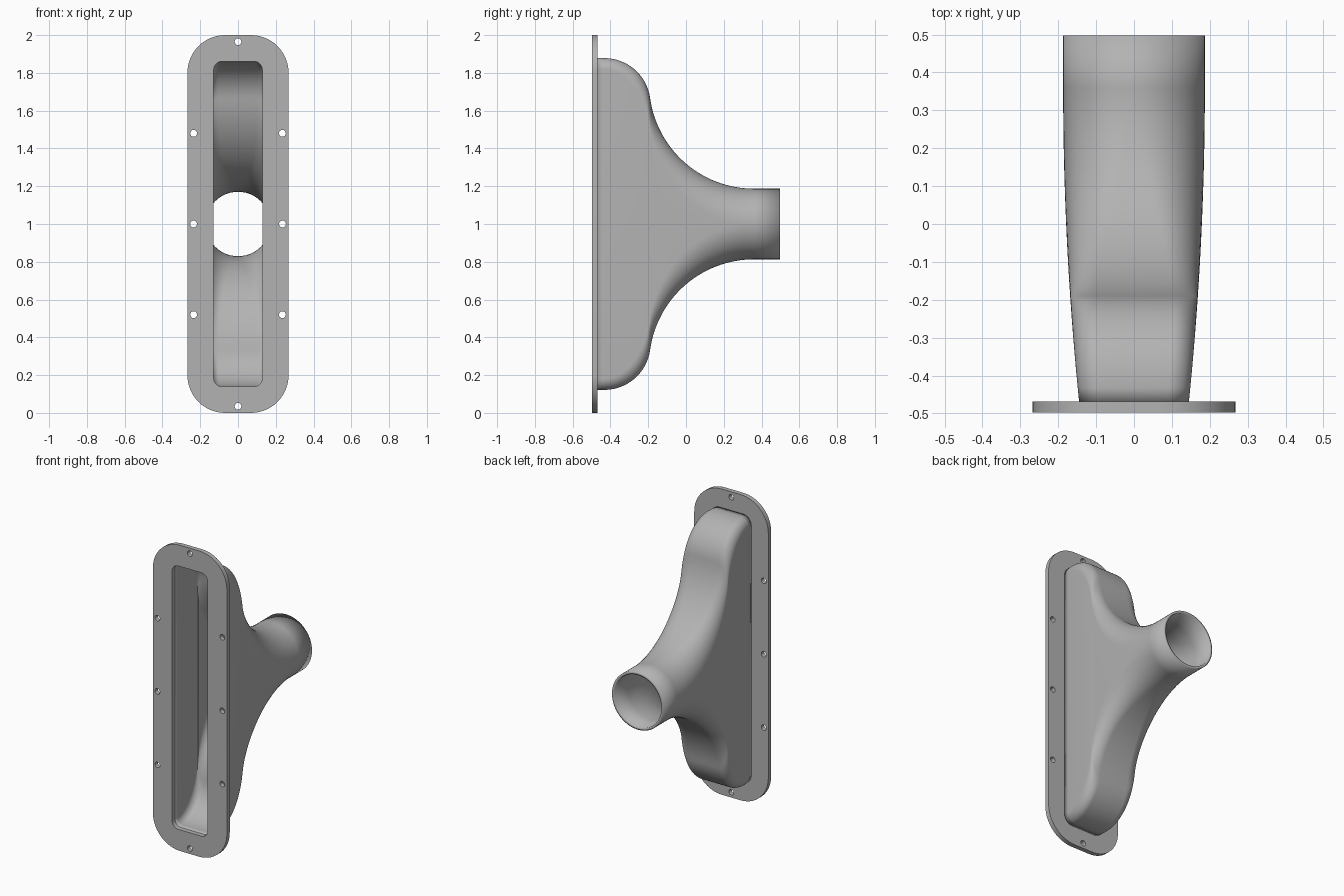
import bpy, bmesh
from math import sin, cos, pi, acos

cube = bpy.data.objects.get("Cube")
if cube:
    bpy.data.objects.remove(cube)

MID = 1.0      # height of the centre line
WALL = 0.0165  # sheet thickness
FRONT, SEAT, BACK = -0.498, -0.468, 0.498

grey = bpy.data.materials.new("plain_grey")
grey.use_nodes = True
colour = (0.45, 0.45, 0.45, 1)
grey.diffuse_color = colour
grey.node_tree.nodes["Principled BSDF"].inputs["Base Color"].default_value = colour


def rounded_rect(a, h, rx, rz, steps=14):
    """Outline with half width a, half height h and elliptical corners."""
    pts = []
    for q, (sx, sz) in enumerate([(1, 1), (-1, 1), (-1, -1), (1, -1)]):
        for i in range(steps + 1):
            t = (q + i / steps) * pi / 2
            pts.append((sx * (a - rx) + rx * cos(t), sz * (h - rz) + rz * sin(t)))
    return pts


def smooth(obj):
    bpy.ops.object.select_all(action="DESELECT")
    obj.select_set(True)
    bpy.context.view_layer.objects.active = obj
    bpy.ops.object.shade_smooth_by_angle(angle=0.6)


# Flange plate: filled outline with the slot and eight bolt holes
curve = bpy.data.curves.new("flange", "CURVE")
curve.dimensions = "2D"
curve.fill_mode = "BOTH"
curve.extrude = (SEAT - FRONT) / 2


def add_loop(points, cx=0, cz=0):
    spline = curve.splines.new("POLY")
    spline.points.add(len(points) - 1)
    for p, (x, z) in zip(spline.points, points):
        p.co = (x + cx, z + cz, 0, 1)
    spline.use_cyclic_u = True


add_loop(rounded_rect(0.268, 1.0, 0.2, 0.2))
add_loop(rounded_rect(0.145 - WALL, 0.878 - WALL, 0.046, 0.046))
hole = [(0.018 * cos(i * pi / 12), 0.018 * sin(i * pi / 12)) for i in range(24)]
for side in (-1, 1):
    add_loop(hole, 0, side * 0.965)
    for z in (-0.48, 0, 0.48):
        add_loop(hole, side * 0.235, z)

flange = bpy.data.objects.new("flange", curve)
bpy.context.collection.objects.link(flange)
flange.location = (0, (FRONT + SEAT) / 2, MID)
flange.rotation_euler = (pi / 2, 0, 0)
bpy.ops.object.select_all(action="DESELECT")
flange.select_set(True)
bpy.context.view_layer.objects.active = flange
bpy.ops.object.convert(target="MESH")
flange = bpy.context.view_layer.objects.active
flange.data.materials.clear()
flange.data.materials.append(grey)
smooth(flange)

# Duct side profile: shoulder arc, then flare arc into the round pipe
turn = acos(0.135)
stations = [(SEAT - 0.002, 0.878, 0)]
for i in range(25):
    t = turn * i / 24
    stations.append((-0.432 + 0.244 * sin(t), 0.634 + 0.244 * cos(t), t))
for i in range(1, 41):
    t = turn * (1 - i / 40)
    stations.append((0.36 - 0.555 * sin(t), 0.742 - 0.555 * cos(t), t))
stations.append((BACK, 0.187, 0))

# Duct: loft from a rounded slot to a circle
bm = bmesh.new()
rings = []
for y, h, t in stations:
    u = max(0, (0.36 - y) / 0.828)
    a = 0.187 - 0.042 * u * u
    k = min(1, max(0, (y + 0.3) / 0.66))
    rx = 0.06 + (a - 0.06) * k * k * (3 - 2 * k)
    rx = min(rx, a - 0.0005)
    rz = min(rx * (1 + 1.5 * sin(t) ** 2), h - 0.0005)
    rings.append([bm.verts.new((x, y, MID + z)) for x, z in rounded_rect(a, h, rx, rz)])
for r0, r1 in zip(rings, rings[1:]):
    for i in range(len(r0)):
        j = (i + 1) % len(r0)
        bm.faces.new((r0[i], r0[j], r1[j], r1[i]))
bmesh.ops.recalc_face_normals(bm, faces=bm.faces)
# Outward normals, so that the wall thickens inward
bm.normal_update()
probe = max(bm.faces, key=lambda f: f.calc_center_median().x)
if probe.normal.x < 0:
    bmesh.ops.reverse_faces(bm, faces=bm.faces)
mesh = bpy.data.meshes.new("duct")
bm.to_mesh(mesh)
bm.free()
duct = bpy.data.objects.new("duct", mesh)
bpy.context.collection.objects.link(duct)
mesh.materials.append(grey)
smooth(duct)
wall = duct.modifiers.new("wall", "SOLIDIFY")
wall.thickness = WALL
wall.offset = -1
